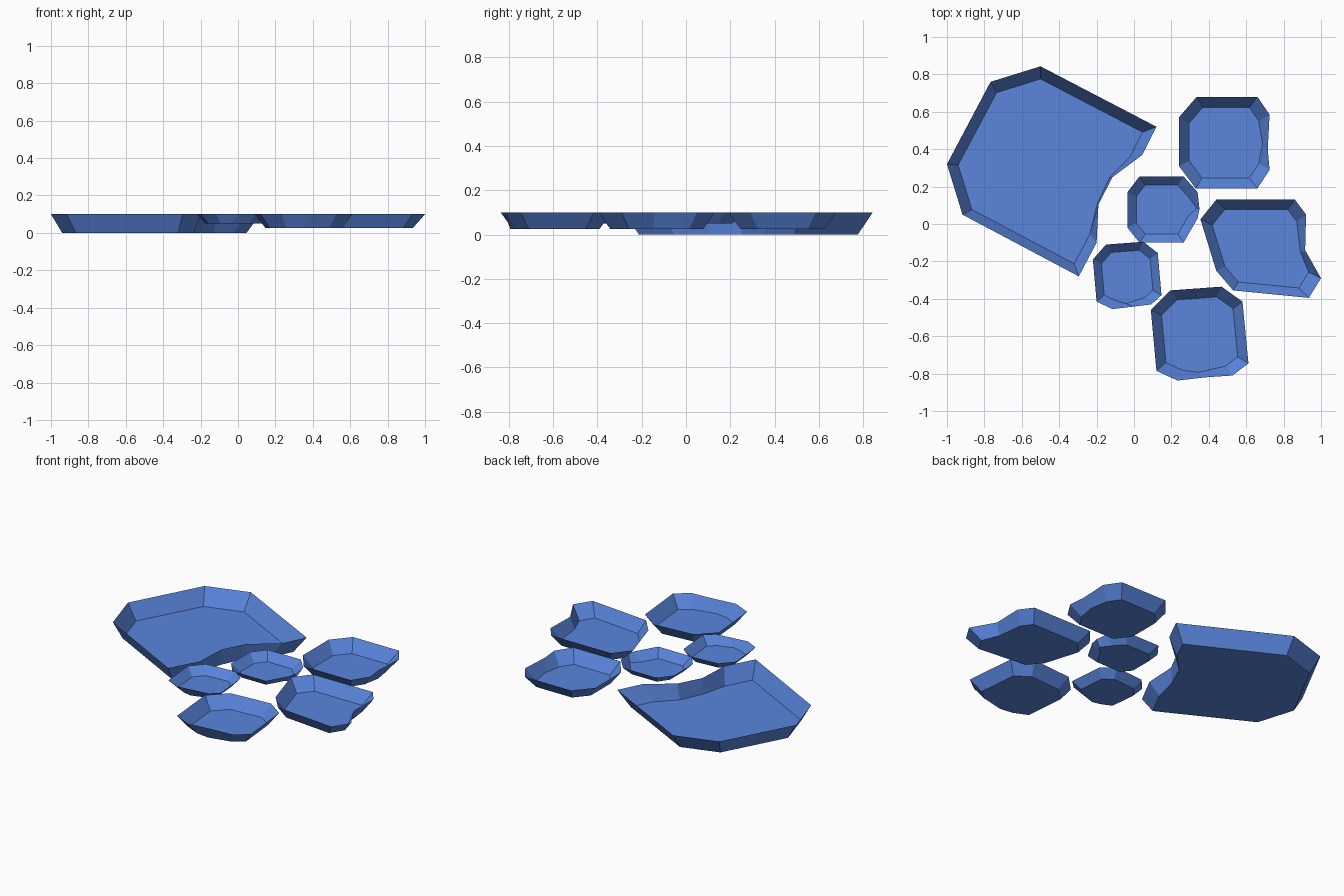
import bpy

RIM_Z = 0.1

blue = bpy.data.materials.new("pool_blue")
blue.diffuse_color = (0.10, 0.235, 0.72, 1)


def basin(name, rim, centre, scale, floor_z, bulge):
    """Open basin: the rim outline tapers to a floor scaled about the centre.
    bulge moves single floor corners where the outline curves."""
    cx, cy = centre
    n = len(rim)
    floor = [(cx + (x - cx) * scale, cy + (y - cy) * scale) for x, y in rim]
    for i, p in bulge.items():
        floor[i] = p
    verts = [(x, y, RIM_Z) for x, y in rim] + [(x, y, floor_z) for x, y in floor]
    # outlines run clockwise, so reverse the floor to face up
    faces = [tuple(range(2 * n - 1, n - 1, -1))]
    faces += [(i, i + n, (i + 1) % n + n, (i + 1) % n) for i in range(n)]
    me = bpy.data.meshes.new(name)
    me.from_pydata(verts, [], faces)
    me.materials.append(blue)
    ob = bpy.data.objects.new(name, me)
    bpy.context.collection.objects.link(ob)


# large deep pool with a concave side
basin("large_pool",
      [(-0.50, 0.843), (0.12, 0.52), (0.045, 0.37), (-0.115, 0.25), (-0.19, 0.105),
       (-0.20, -0.10), (-0.295, -0.28), (-0.917, 0.05), (-1.0, 0.32), (-0.767, 0.76)],
      (-0.5, 0.28), 0.88, 0.0, {3: (-0.13, 0.25), 4: (-0.197, 0.105)})

# three medium pools
basin("back_pool",
      [(0.335, 0.68), (0.66, 0.68), (0.725, 0.585), (0.715, 0.40), (0.725, 0.29),
       (0.66, 0.19), (0.33, 0.19), (0.24, 0.31), (0.24, 0.57)],
      (0.475, 0.435), 0.77, 0.025, {3: (0.687, 0.43)})
basin("right_pool",
      [(0.44, 0.13), (0.86, 0.13), (0.92, 0.05), (0.915, -0.14), (1.0, -0.29),
       (0.935, -0.395), (0.53, -0.355), (0.44, -0.25), (0.355, 0.025)],
      (0.67, -0.13), 0.8, 0.025, {3: (0.89, -0.15)})
basin("front_pool",
      [(0.195, -0.355), (0.468, -0.335), (0.58, -0.415), (0.612, -0.745), (0.527, -0.81),
       (0.38, -0.82), (0.233, -0.837), (0.12, -0.785), (0.09, -0.46)],
      (0.35, -0.585), 0.78, 0.025, {5: (0.345, -0.793)})

# two small shallow pools
basin("small_middle_pool",
      [(0.03, 0.255), (0.265, 0.255), (0.34, 0.17), (0.35, 0.08), (0.34, 0.03),
       (0.265, -0.10), (0.03, -0.10), (-0.035, -0.02), (-0.035, 0.17)],
      (0.147, 0.078), 0.74, 0.05, {3: (0.335, 0.085)})
basin("small_front_pool",
      [(-0.15, -0.11), (0.05, -0.095), (0.127, -0.155), (0.147, -0.38), (0.093, -0.43),
       (0.01, -0.44), (-0.115, -0.455), (-0.20, -0.415), (-0.22, -0.19)],
      (-0.037, -0.278), 0.75, 0.05, {5: (-0.04, -0.425)})
